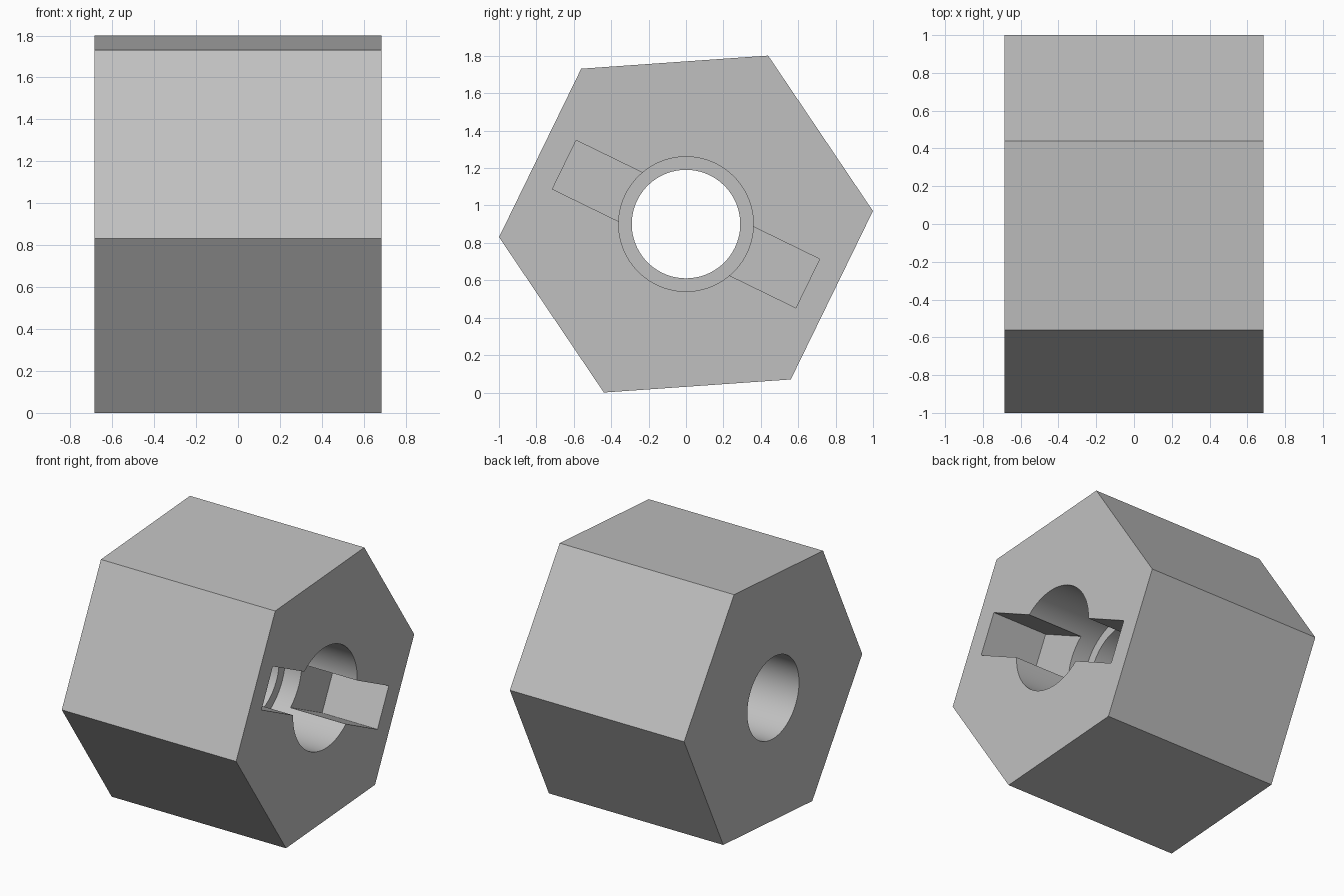
import bpy, bmesh, math

default = bpy.data.objects.get("Cube")
if default:
    bpy.data.objects.remove(default, do_unlink=True)

HALF = 0.685                     # half length along x
TILT = math.radians(4)           # roll of the hexagon
CENTRE_Z = math.cos(math.radians(26)) * 1.002

grey = bpy.data.materials.new("light_grey")
grey.use_nodes = True
colour = (0.53, 0.53, 0.53, 1)
grey.diffuse_color = colour
grey.node_tree.nodes["Principled BSDF"].inputs["Base Color"].default_value = colour


def ring(radius, sides, start=0.0):
    """Regular polygon in the yz plane."""
    step = math.tau / sides
    return [(radius * math.cos(start + i * step),
             radius * math.sin(start + i * step)) for i in range(sides)]


def prism(name, profile, x0, x1):
    """Extrude a yz profile along x."""
    bm = bmesh.new()
    face = bm.faces.new([bm.verts.new((x0, y, z + CENTRE_Z)) for y, z in profile])
    top = bmesh.ops.extrude_face_region(bm, geom=[face])["geom"]
    moved = [v for v in top if isinstance(v, bmesh.types.BMVert)]
    bmesh.ops.translate(bm, verts=moved, vec=(x1 - x0, 0, 0))
    bmesh.ops.recalc_face_normals(bm, faces=bm.faces)
    mesh = bpy.data.meshes.new(name)
    bm.to_mesh(mesh)
    bm.free()
    mesh.materials.append(grey)
    obj = bpy.data.objects.new(name, mesh)
    bpy.context.collection.objects.link(obj)
    return obj


# Hexagonal body
body = prism("hex_body", ring(1.002, 6, TILT), -HALF, HALF)

# Slot rectangle, square to two opposite flats
a = math.radians(-26)
slot = [(u * math.cos(a) - v * math.sin(a), u * math.sin(a) + v * math.cos(a))
        for u, v in ((-0.724, -0.145), (0.724, -0.145), (0.724, 0.145), (-0.724, 0.145))]

# Through bore, stepped counterbore and cross slot
cutters = [
    prism("bore_cutter", ring(0.29, 96), -1, 1),
    prism("counterbore_cutter", ring(0.36, 96), HALF - 0.565, 1.1),
    prism("slot_cutter", slot, HALF - 0.435, 1.2),
]
bpy.ops.object.select_all(action="DESELECT")
bpy.context.view_layer.objects.active = body
body.select_set(True)
for cutter in cutters:
    cutter.hide_render = True
    mod = body.modifiers.new(cutter.name, "BOOLEAN")
    mod.operation = "DIFFERENCE"
    mod.solver = "EXACT"
    mod.object = cutter
    bpy.ops.object.modifier_apply(modifier=mod.name)
    bpy.data.objects.remove(cutter, do_unlink=True)

bpy.ops.object.shade_smooth_by_angle(angle=math.radians(30))
